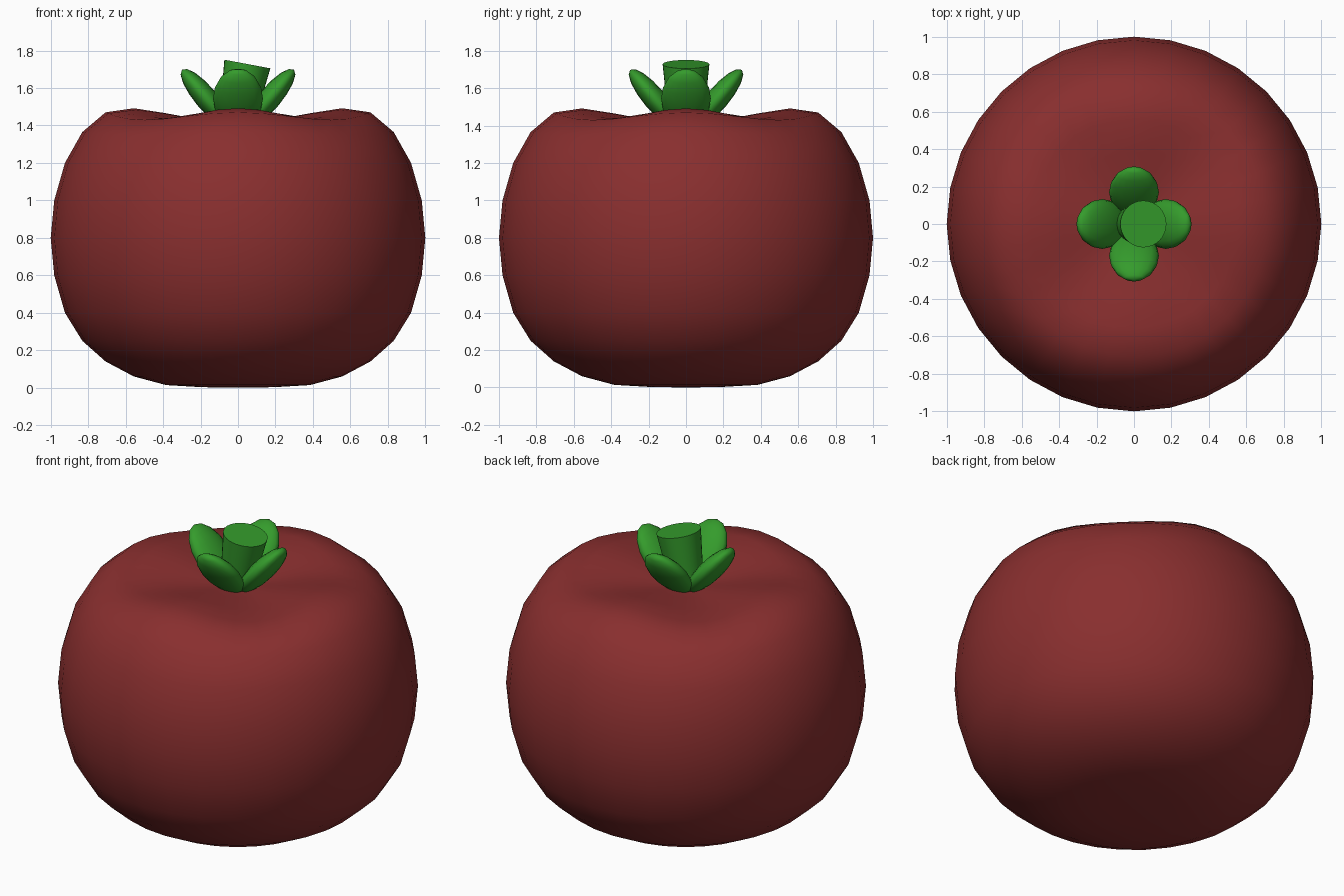
import bpy, bmesh
from math import cos, sin, pi, radians
from mathutils import Matrix

if "Cube" in bpy.data.objects:
    bpy.data.objects.remove(bpy.data.objects["Cube"])


def material(name, rgb):
    m = bpy.data.materials.new(name)
    m.diffuse_color = (*rgb, 1)
    m.use_nodes = True
    m.node_tree.nodes["Principled BSDF"].inputs["Base Color"].default_value = m.diffuse_color
    return m


def finish(bm, name, mat, angle=40):
    bmesh.ops.recalc_face_normals(bm, faces=bm.faces)
    me = bpy.data.meshes.new(name)
    bm.to_mesh(me)
    bm.free()
    me.materials.append(mat)
    ob = bpy.data.objects.new(name, me)
    bpy.context.collection.objects.link(ob)
    bpy.context.view_layer.objects.active = ob
    ob.select_set(True)
    bpy.ops.object.shade_smooth_by_angle(angle=radians(angle))
    ob.select_set(False)
    return ob


red = material("red_skin", (0.25, 0.028, 0.028))
green = material("green_leaf", (0.035, 0.33, 0.025))

# Fruit body: lathed rings (radius, height, height drop between the four lobes)
rings = [(0.195, 0.003, 0), (0.383, 0.014, 0), (0.556, 0.06, 0), (0.707, 0.14, 0),
         (0.831, 0.25, 0), (0.924, 0.40, 0), (0.981, 0.60, 0), (1.0, 0.80, 0),
         (0.981, 1.0, 0), (0.924, 1.2, 0), (0.831, 1.365, 0.015), (0.707, 1.47, 0.04),
         (0.556, 1.492, 0.055), (0.383, 1.465, 0.03), (0.195, 1.43, 0.01)]
SEG = 32
bm = bmesh.new()
loops = []
for r, z, drop in rings:
    loops.append([bm.verts.new((r * cos(a), r * sin(a), z - drop * (1 - cos(4 * a)) / 2))
                  for a in (2 * pi * i / SEG for i in range(SEG))])
bottom, top = bm.verts.new((0, 0, 0)), bm.verts.new((0, 0, 1.41))
for i in range(SEG):
    j = (i + 1) % SEG
    bm.faces.new((bottom, loops[0][j], loops[0][i]))
    bm.faces.new((top, loops[-1][i], loops[-1][j]))
    for lo, hi in zip(loops, loops[1:]):
        bm.faces.new((lo[i], lo[j], hi[j], hi[i]))
finish(bm, "fruit_body", red, 60)

# Four upturned calyx leaves
for k in range(4):
    bm = bmesh.new()
    bmesh.ops.create_uvsphere(bm, u_segments=16, v_segments=8, radius=1, matrix=(
        Matrix.Rotation(k * pi / 2, 4, 'Z') @ Matrix.Translation((0.17, 0, 1.545))
        @ Matrix.Rotation(radians(-50), 4, 'Y') @ Matrix.Diagonal((0.2, 0.133, 0.06, 1))
        @ Matrix.Rotation(pi / 2, 4, 'Y')))
    finish(bm, f"calyx_leaf_{k + 1}", green, 60)

# Leaning stem, wider at the cut top
bm = bmesh.new()
bmesh.ops.create_cone(bm, cap_ends=True, segments=32, radius1=0.09, radius2=0.125, depth=0.34,
                      matrix=Matrix.Translation((0.05, 0, 1.728))
                      @ Matrix.Rotation(radians(10.6), 4, 'Y') @ Matrix.Translation((0, 0, -0.17)))
finish(bm, "stem", green)
